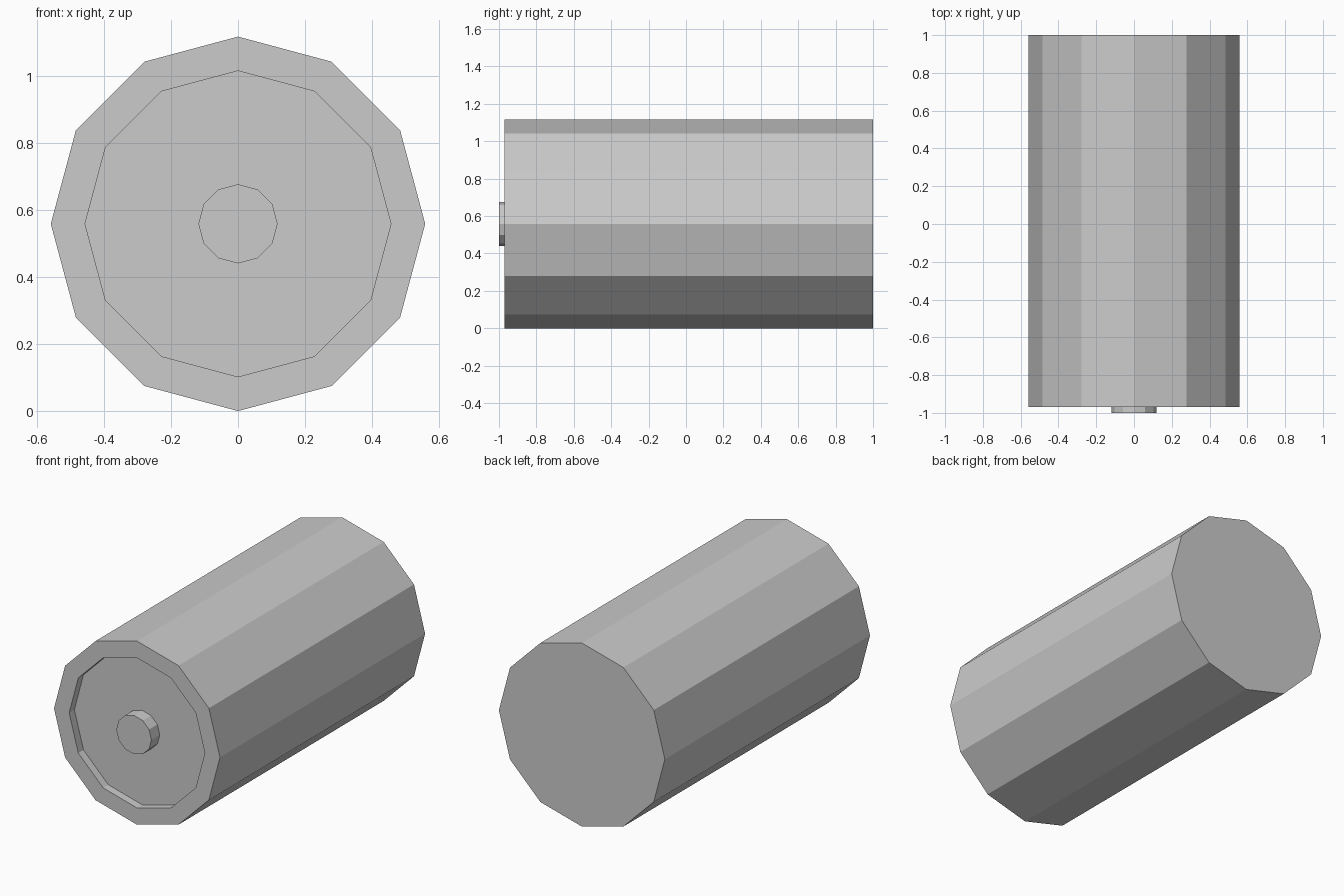
import bpy, bmesh, math

if "Cube" in bpy.data.objects:
    bpy.data.objects.remove(bpy.data.objects["Cube"])

SIDES = 12
CENTRE_Z = 0.558


def lathe(name, profile, cap_start=True, cap_end=True):
    """Sweep (radius, y) points around the long axis as flat facets."""
    bm = bmesh.new()
    rings = []
    for r, y in profile:
        rings.append([bm.verts.new((r * math.cos(math.tau * i / SIDES), y,
                                    CENTRE_Z + r * math.sin(math.tau * i / SIDES)))
                      for i in range(SIDES)])
    for a, b in zip(rings, rings[1:]):
        for i in range(SIDES):
            j = (i + 1) % SIDES
            bm.faces.new((a[i], a[j], b[j], b[i]))
    # Profiles run from back (+y) to front (-y), so normals face outward
    if cap_start:
        bm.faces.new(rings[0][::-1])
    if cap_end:
        bm.faces.new(rings[-1])
    mesh = bpy.data.meshes.new(name)
    bm.normal_update()
    bm.to_mesh(mesh)
    bm.free()
    obj = bpy.data.objects.new(name, mesh)
    bpy.context.collection.objects.link(obj)
    return obj


# Casing: closed back, outer wall, front rim and recessed floor
lathe("casing", [(0.558, 1.0), (0.558, -0.97), (0.456, -0.97), (0.456, -0.92)])

# Small terminal standing on the recessed floor
lathe("terminal", [(0.118, -0.92), (0.118, -1.0)], cap_start=False)
